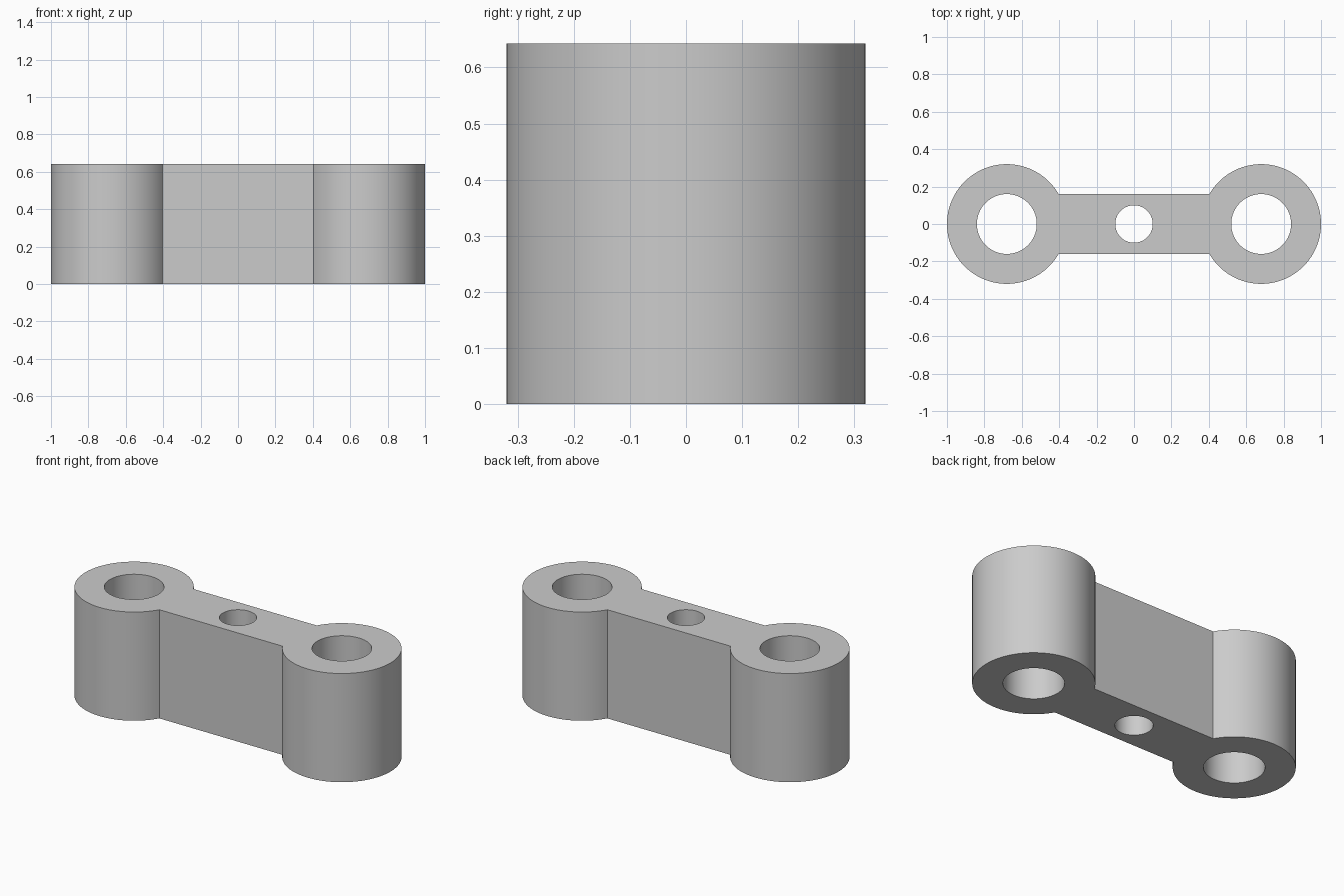
import bpy, bmesh, math

cube = bpy.data.objects.get("Cube")
if cube:
    bpy.data.objects.remove(cube, do_unlink=True)

HEIGHT = 0.643
CENTRE = 0.68      # distance of each boss from the middle
OUTER = 0.32
BORE = 0.16
PIN = 0.1
JOIN = math.radians(150)   # where the web meets the boss


def arc(cx, radius, start, end, steps):
    return [(cx + radius * math.cos(start + (end - start) * i / steps),
             radius * math.sin(start + (end - start) * i / steps))
            for i in range(steps + 1)]


def circle(cx, radius, steps=96):
    return arc(cx, radius, 0, 2 * math.pi, steps)[:-1]


# Outline of two round bosses joined by a flat web, then the three holes
right_end = arc(CENTRE, OUTER, -JOIN, JOIN, 80)
left_end = [(-x, -y) for x, y in right_end]
loops = [right_end + left_end,
         circle(-CENTRE, BORE), circle(CENTRE, BORE), circle(0, PIN)]

# Fill the flat profile and extrude it to full height
bm = bmesh.new()
edges = []
for loop in loops:
    verts = [bm.verts.new((x, y, 0)) for x, y in loop]
    edges += [bm.edges.new((a, b)) for a, b in zip(verts, verts[1:] + verts[:1])]
bmesh.ops.triangle_fill(bm, edges=edges, use_beauty=True, normal=(0, 0, 1))
top = bmesh.ops.extrude_face_region(bm, geom=bm.faces[:], use_keep_orig=True)["geom"]
bmesh.ops.translate(bm, vec=(0, 0, HEIGHT),
                    verts=[g for g in top if isinstance(g, bmesh.types.BMVert)])
bmesh.ops.recalc_face_normals(bm, faces=bm.faces[:])
mesh = bpy.data.meshes.new("link_block")
bm.to_mesh(mesh)
bm.free()

link = bpy.data.objects.new("link_block", mesh)
bpy.context.collection.objects.link(link)

# Plain grey finish
grey = bpy.data.materials.new("light_grey")
grey.use_nodes = True
colour = (0.6, 0.6, 0.6, 1)
grey.diffuse_color = colour
grey.node_tree.nodes["Principled BSDF"].inputs["Base Color"].default_value = colour
mesh.materials.append(grey)

# Smooth round walls with sharp rims
bpy.ops.object.select_all(action="DESELECT")
link.select_set(True)
bpy.context.view_layer.objects.active = link
bpy.ops.object.shade_smooth_by_angle(angle=math.radians(25))
